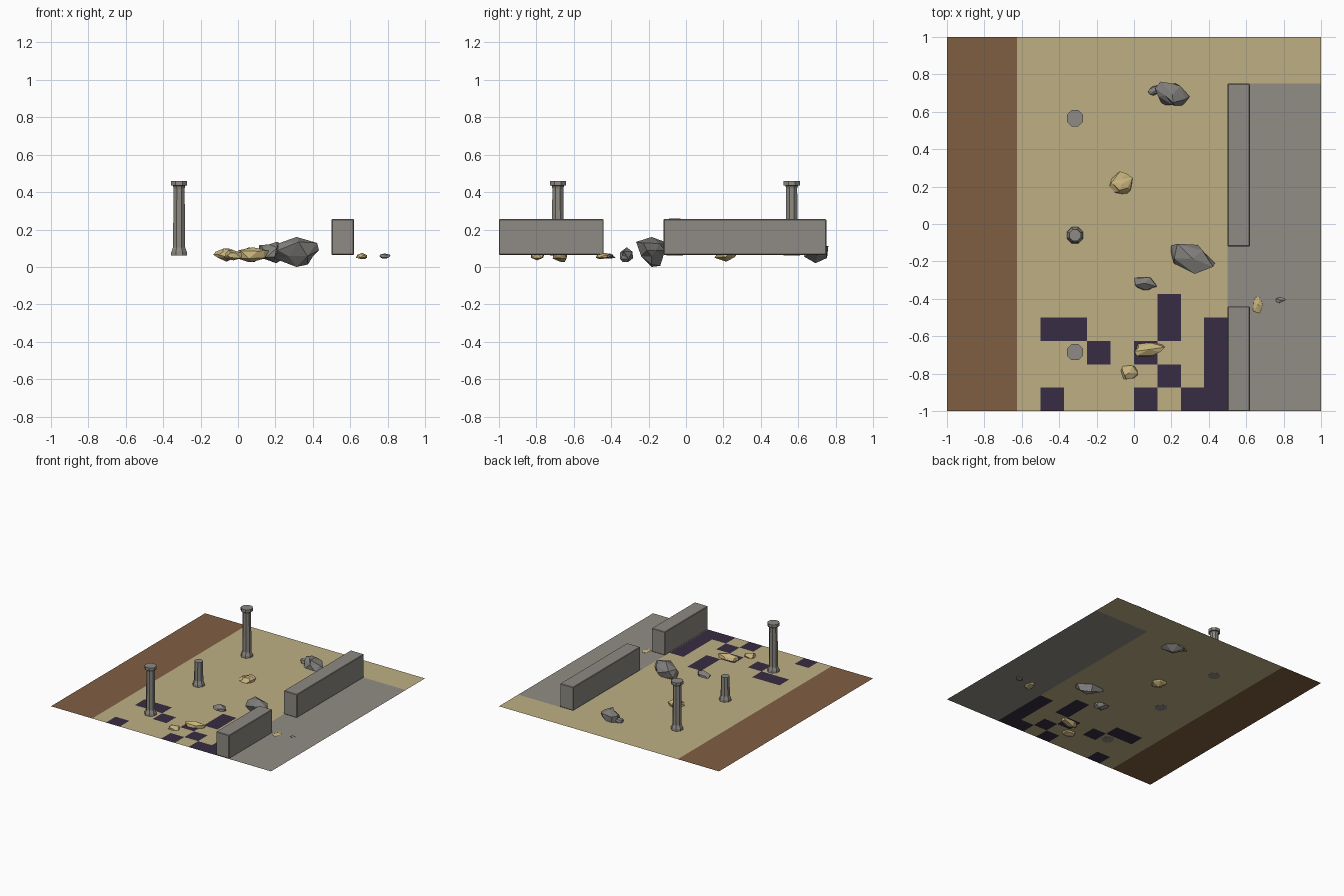
import bpy, bmesh, math, random
from mathutils import Matrix, Vector

old = bpy.data.objects.get("Cube")
if old:
    bpy.data.objects.remove(old, do_unlink=True)

GROUND = 0.0625
TILE = 0.125


def material(name, hexcode):
    srgb = [int(hexcode[i:i + 2], 16) / 255 for i in (0, 2, 4)]
    col = [c / 12.92 if c < 0.04 else ((c + 0.055) / 1.055) ** 2.4 for c in srgb] + [1]
    m = bpy.data.materials.new(name)
    m.use_nodes = True
    m.diffuse_color = col
    m.node_tree.nodes["Principled BSDF"].inputs["Base Color"].default_value = col
    return m


SAND = material("sand", "BFB083")
EARTH = material("brown earth", "805F42")
PAVING = material("grey paving", "918D86")
DARK = material("dark tile", "372D43")
STONE = material("grey stone", "8E8A83")
ROCK = material("grey rock", "82807D")
SANDSTONE = material("sandstone", "C6B27C")


def make(name, bm, *mats):
    mesh = bpy.data.meshes.new(name)
    bm.to_mesh(mesh)
    bm.free()
    for m in mats:
        mesh.materials.append(m)
    ob = bpy.data.objects.new(name, mesh)
    bpy.context.collection.objects.link(ob)
    return ob


# Ground: a square of tiles, coloured by column and row
dark_tiles = {0: (4, 8, 10, 11), 1: (9, 11), 2: (6, 8, 11), 3: (4, 5, 9, 11), 4: (9,)}
bm = bmesh.new()
bmesh.ops.create_grid(bm, x_segments=16, y_segments=16, size=1,
                      matrix=Matrix.Translation((0, 0, GROUND)))
for f in bm.faces:
    c = f.calc_center_median()
    col, row = int((c.x + 1) / TILE), int((c.y + 1) / TILE)
    if col < 3:
        f.material_index = 1
    elif col >= 12 and row < 14:
        f.material_index = 2
    elif col in dark_tiles.get(row, ()):
        f.material_index = 3
make("ground", bm, SAND, EARTH, PAVING, DARK)


# Walls: two long blocks with slightly worn edges
def wall(name, y0, y1):
    bm = bmesh.new()
    bmesh.ops.create_cube(bm, size=1)
    bmesh.ops.scale(bm, vec=(0.12, y1 - y0, 0.192), verts=bm.verts)
    bmesh.ops.translate(bm, vec=(0.56, (y0 + y1) / 2, 0.16), verts=bm.verts)
    bmesh.ops.bevel(bm, geom=bm.edges[:], offset=0.004, segments=1, affect='EDGES')
    make(name, bm, STONE)


wall("front_wall", -1, -0.44)
wall("back_wall", -0.12, 0.75)


# Columns: stacked octagonal rings of (radius, height)
def column(name, y, rings):
    bm = bmesh.new()
    loops = []
    for r, z in rings:
        angles = [math.pi * (i + 0.5) / 4 for i in range(8)]
        loops.append([bm.verts.new((r * math.cos(a) - 0.315, r * math.sin(a) + y, z))
                      for a in angles])
    for low, high in zip(loops, loops[1:]):
        for i in range(8):
            j = (i + 1) % 8
            bm.faces.new((low[i], low[j], high[j], high[i]))
    bm.faces.new(loops[0][::-1])
    bm.faces.new(loops[-1])
    make(name, bm, STONE)


base = [(0.047, 0.061), (0.045, 0.08), (0.035, 0.105)]
capital = [(0.032, 0.42), (0.036, 0.434), (0.047, 0.436), (0.047, 0.46)]
column("front_column", -0.685, base + capital)
column("back_column", 0.565, base + capital)
column("broken_column", -0.06, base + [(0.033, 0.26)])


# Rocks: faceted hulls of jittered points, stretched, turned and fitted to a height
def rock(name, x, y, length, width, low, high, turn, seed, mat):
    rng = random.Random(seed)
    bm = bmesh.new()
    bmesh.ops.create_icosphere(bm, subdivisions=1, radius=1)
    bmesh.ops.subdivide_edges(bm, edges=rng.sample(bm.edges[:], 7), cuts=1)
    for v in bm.verts:
        v.co = v.co.normalized() * rng.uniform(0.75, 1.15)
    bmesh.ops.triangulate(bm, faces=bm.faces[:])
    spans = [(min(v.co[k] for v in bm.verts), max(v.co[k] for v in bm.verts)) for k in range(3)]
    for v in bm.verts:
        p = [(v.co[k] - a) / (b - a) for k, (a, b) in enumerate(spans)]
        v.co = Vector(((p[0] - 0.5) * length, (p[1] - 0.5) * width, low + p[2] * (high - low)))
    bmesh.ops.recalc_face_normals(bm, faces=bm.faces[:])
    bm.transform(Matrix.Translation((x, y, 0)) @ Matrix.Rotation(math.radians(turn), 4, 'Z'))
    make(name, bm, mat)


rock("large_rock", 0.31, -0.18, 0.25, 0.15, 0, 0.16, -22, 3, ROCK)
rock("back_rock", 0.2, 0.69, 0.19, 0.13, 0.02, 0.135, -20, 5, ROCK)
rock("back_rock_spur", 0.12, 0.715, 0.09, 0.05, 0.05, 0.1, 10, 8, ROCK)
rock("middle_rock", 0.06, -0.32, 0.13, 0.08, 0.025, 0.105, -15, 7, ROCK)
rock("small_rock", 0.785, -0.407, 0.06, 0.035, 0.045, 0.072, 0, 9, ROCK)
rock("back_sandstone", -0.065, 0.215, 0.13, 0.125, 0.028, 0.1, 30, 11, SANDSTONE)
rock("front_sandstone", -0.027, -0.793, 0.095, 0.075, 0.035, 0.09, 0, 12, SANDSTONE)
rock("long_sandstone", 0.083, -0.672, 0.17, 0.075, 0.025, 0.105, 8, 14, SANDSTONE)
rock("small_sandstone", 0.66, -0.43, 0.06, 0.105, 0.042, 0.075, 0, 15, SANDSTONE)
